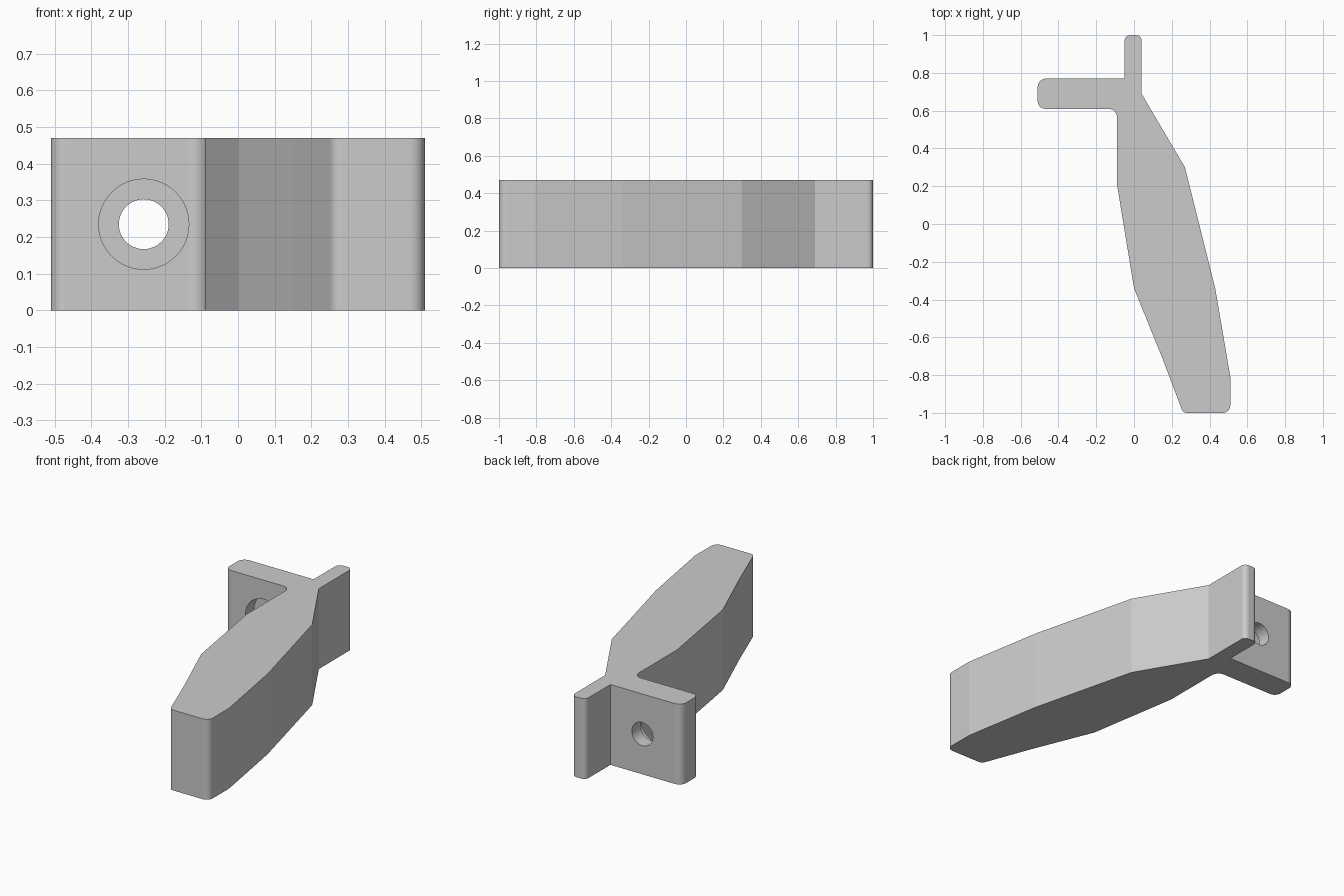
import bpy, bmesh, math
from mathutils import Vector, Matrix

if "Cube" in bpy.data.objects:
    bpy.data.objects.remove(bpy.data.objects["Cube"])

HEIGHT = 0.47
grey = bpy.data.materials.new("light_grey")
grey.diffuse_color = (0.6, 0.6, 0.6, 1)
grey.use_nodes = True
grey.node_tree.nodes["Principled BSDF"].inputs["Base Color"].default_value = grey.diffuse_color

# Outline of the bracket: x, y, corner radius
OUTLINE = [
    (0.26, -1.0, 0.03), (0.51, -1.0, 0.04), (0.51, -0.81, 0), (0.43, -0.34, 0),
    (0.27, 0.30, 0), (0.04, 0.69, 0), (0.04, 1.0, 0.03), (-0.05, 1.0, 0.03),
    (-0.05, 0.77, 0), (-0.51, 0.77, 0.045), (-0.51, 0.61, 0.04),
    (-0.09, 0.61, 0.045), (-0.09, 0.21, 0), (0.0, -0.34, 0), (0.15, -0.71, 0),
]


def rounded(outline, steps=8):
    """Return points, each flagged True when its next edge lies on a fillet."""
    pts = []
    for i, (x, y, r) in enumerate(outline):
        p = Vector((x, y))
        if r == 0:
            pts.append((p, False))
            continue
        a = (Vector(outline[i - 1][:2]) - p).normalized()
        b = (Vector(outline[(i + 1) % len(outline)][:2]) - p).normalized()
        half = a.angle(b) / 2
        centre = p + (a + b).normalized() * (r / math.sin(half))
        start = p + a * (r / math.tan(half)) - centre
        end = p + b * (r / math.tan(half)) - centre
        sweep = math.atan2(start.x * end.y - start.y * end.x, start.dot(end))
        for k in range(steps + 1):
            v = Matrix.Rotation(sweep * k / steps, 2) @ start
            pts.append((centre + v, k < steps))
    return pts


def make_object(name, bm):
    bmesh.ops.recalc_face_normals(bm, faces=bm.faces)
    mesh = bpy.data.meshes.new(name)
    bm.to_mesh(mesh)
    bm.free()
    mesh.materials.append(grey)
    obj = bpy.data.objects.new(name, mesh)
    bpy.context.collection.objects.link(obj)
    return obj


# Bracket body, extruded upward, with smooth fillets and flat facets
bm = bmesh.new()
pts = rounded(OUTLINE)
low = [bm.verts.new((p.x, p.y, 0)) for p, _ in pts]
high = [bm.verts.new((p.x, p.y, HEIGHT)) for p, _ in pts]
bm.faces.new(low[::-1])
bm.faces.new(high)
for i, (_, curved) in enumerate(pts):
    j = (i + 1) % len(pts)
    bm.faces.new((low[i], low[j], high[j], high[i])).smooth = curved
body = make_object("bracket_body", bm)

# Stepped screw hole: one revolved cutter (y, radius), wide at the front
bm = bmesh.new()
SIDES = 48
rings = []
for y, r in [(0.5, 0.123), (0.69, 0.123), (0.69, 0.068), (0.9, 0.068)]:
    rings.append([bm.verts.new((-0.257 + r * math.cos(math.tau * k / SIDES), y,
                                0.235 + r * math.sin(math.tau * k / SIDES)))
                  for k in range(SIDES)])
for n, (a, b) in enumerate(zip(rings, rings[1:])):
    for k in range(SIDES):
        m = (k + 1) % SIDES
        bm.faces.new((a[k], a[m], b[m], b[k])).smooth = n != 1
bm.faces.new(rings[0])
bm.faces.new(rings[-1])
cutter = make_object("screw_hole_cutter", bm)
cutter.hide_render = True

cut = body.modifiers.new("screw_hole", 'BOOLEAN')
cut.operation = 'DIFFERENCE'
cut.solver = 'EXACT'
cut.object = cutter
bpy.context.view_layer.objects.active = body
body.select_set(True)
bpy.ops.object.modifier_apply(modifier=cut.name)
bpy.data.objects.remove(cutter)

# Keep the caps and hole rims crisp
for e in body.data.polygons:
    if abs(e.normal.z) > 0.999 and e.area > 0.1:
        e.use_smooth = False
bpy.ops.object.select_all(action='DESELECT')
bm = bmesh.new()
bm.from_mesh(body.data)
for e in bm.edges:
    e.smooth = len(e.link_faces) == 2 and e.calc_face_angle(0) < math.radians(30)
bm.to_mesh(body.data)
bm.free()
